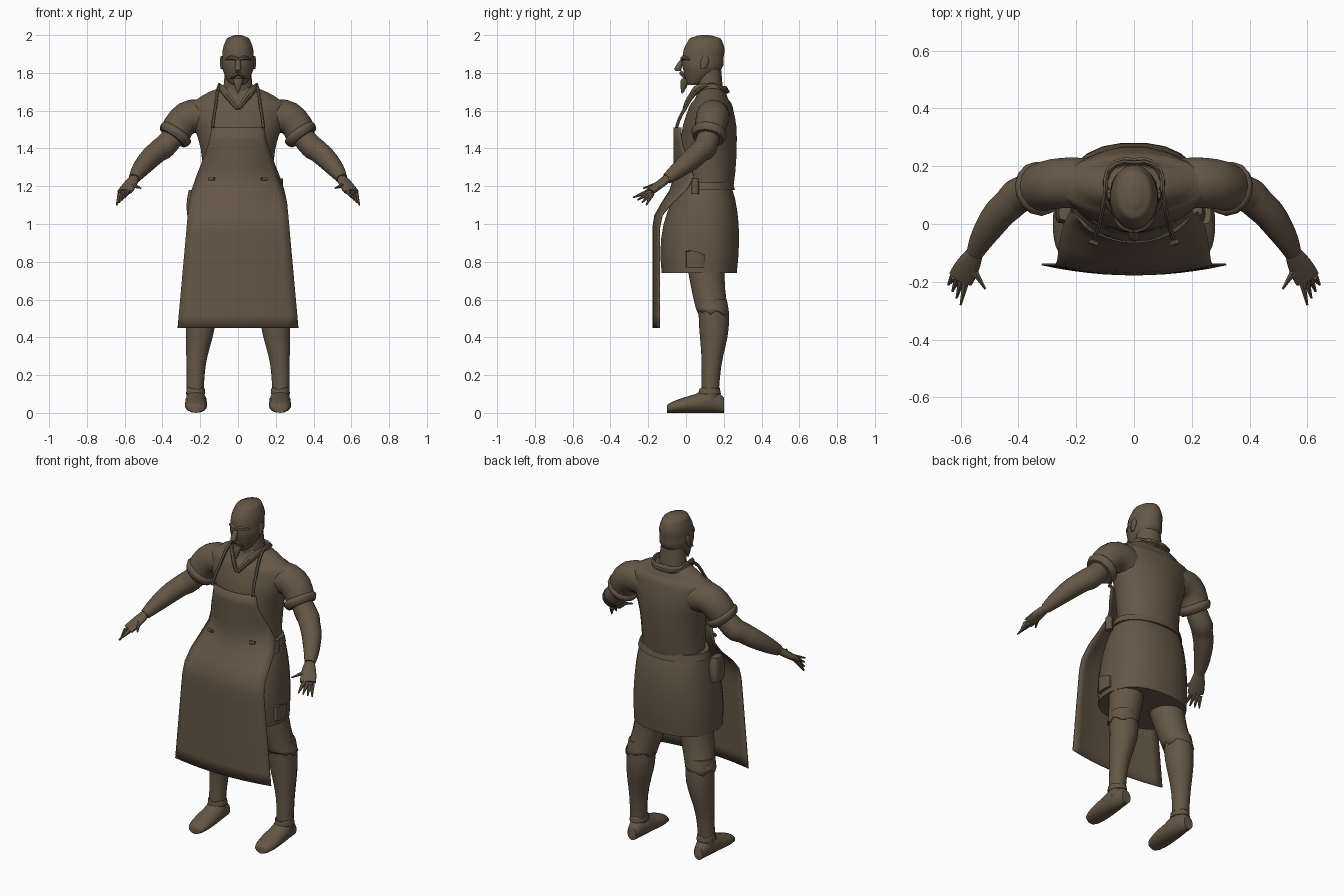
import bpy, bmesh, math, random
from mathutils import Vector

random.seed(4)
default_cube = bpy.data.objects.get("Cube")
if default_cube:
    bpy.data.objects.remove(default_cube)

brown = bpy.data.materials.new("dark_brown")
brown.use_nodes = True
brown.diffuse_color = (.13, .095, .062, 1)
brown.node_tree.nodes["Principled BSDF"].inputs["Base Color"].default_value = brown.diffuse_color

SIDE, DEPTH, UP = Vector((1, 0, 0)), Vector((0, 1, 0)), Vector((0, 0, 1))
LEVEL, FACING = (SIDE, DEPTH), (SIDE, UP)


def finish(name, bm, mirror=False, thickness=0):
    """Turn a bmesh into a smooth shaded object, optionally mirrored and thickened."""
    bmesh.ops.recalc_face_normals(bm, faces=bm.faces)
    mesh = bpy.data.meshes.new(name)
    bm.to_mesh(mesh)
    bm.free()
    mesh.materials.append(brown)
    part = bpy.data.objects.new(name, mesh)
    bpy.context.collection.objects.link(part)
    bpy.ops.object.select_all(action='DESELECT')
    part.select_set(True)
    bpy.context.view_layer.objects.active = part
    bpy.ops.object.shade_smooth_by_angle(angle=math.radians(45))
    if thickness:
        part.modifiers.new("thickness", 'SOLIDIFY').thickness = thickness
    if mirror:
        part.modifiers.new("other_side", 'MIRROR')


def spline(points, steps=4):
    """Run a smooth curve through tuples of any length."""
    points = [Vector(p) for p in points]
    last = len(points) - 1
    curve = []
    for i in range(last):
        before, a, b, after = (points[max(i - 1, 0)], points[i],
                               points[i + 1], points[min(i + 2, last)])
        for step in range(steps):
            t = step / steps
            start = a + (b - before) * t / 2
            end = b - (after - a) * (1 - t) / 2
            blend = t * t * (3 - 2 * t)
            curve.append(start.lerp(end, blend))
    return curve + [points[last]]


def bridge(bm, rows, closed):
    """Fill quads between neighbouring rows of vertices."""
    for lower, upper in zip(rows, rows[1:]):
        for k in range(len(lower) - (not closed)):
            n = (k + 1) % len(lower)
            bm.faces.new((lower[k], lower[n], upper[n], upper[k]))


def loft(name, rings, axes=None, sides=14, mirror=True, cap=True, thickness=0, ragged=0, power=1):
    """Skin rings of x, y, z and one or two radii; axes fix the ring plane."""
    bm = bmesh.new()
    rings = spline(rings)
    centres = [Vector(ring[:3]) for ring in rings]
    loops = []
    for i, ring in enumerate(rings):
        if axes:
            u, v = axes
        else:
            along = (centres[min(i + 1, len(rings) - 1)] - centres[max(i - 1, 0)]).normalized()
            u = along.cross(UP).normalized()
            v = u.cross(along)
        loop = []
        for k in range(sides):
            angle = math.tau * (k + .5) / sides
            c, s = [math.copysign(abs(f) ** power, f) for f in (math.cos(angle), math.sin(angle))]
            spot = centres[i] + u * c * ring[3] + v * s * ring[-1]
            if i == len(rings) - 1:
                spot.z += random.uniform(-ragged, ragged)
            loop.append(bm.verts.new(spot))
        loops.append(loop)
    bridge(bm, loops, closed=True)
    if cap:
        bm.faces.new(loops[0])
        bm.faces.new(loops[-1])
    finish(name, bm, mirror, thickness)


def stack(name, rows, x=0, mirror=False, **options):
    """Loft of level rings given as z, y, half width and half depth."""
    loft(name, [(x, y, z, a, b) for z, y, a, b in rows], LEVEL, mirror=mirror, **options)


def ease(low, high, value):
    t = min(1, max(0, (value - low) / (high - low)))
    return t * t * (3 - 2 * t)


# Shirt, short skirt of the tunic, and belt
stack("torso", [(1.18, .12, .19, .13), (1.4, .12, .2, .15), (1.59, .13, .26, .125),
                (1.66, .135, .22, .09), (1.72, .135, .1, .07)], sides=20)
stack("skirt", [(1.2, .11, .2, .13), (1, .08, .24, .2), (.74, .07, .25, .2)],
      sides=24, power=.85)
stack("belt", [(1.18, .11, .22, .15), (1.22, .11, .21, .14)], sides=24, thickness=.01)

# Arms with rolled sleeves
shoulder, sleeve_end = Vector((.27, .14, 1.56)), Vector((.335, .12, 1.47))
wrist, knuckles = Vector((.55, -.1, 1.24)), Vector((.6, -.19, 1.17))
loft("sleeve", [(.17, .14, 1.56, .09), (*shoulder, .088), (*sleeve_end, .08)])
cuff_way = (sleeve_end - shoulder).normalized()
loft("sleeve_cuff", [(*(sleeve_end + cuff_way * offset), radius)
                     for offset, radius in ((-.03, .08), (-.01, .095), (.02, .08))])
loft("arm", [(*shoulder, .05), (.37, .11, 1.43, .062), (.43, .07, 1.38, .058),
             (.5, -.01, 1.31, .05), (*wrist, .03)])
loft("palm", [(*wrist, .028, .022), (*wrist.lerp(knuckles, .5), .042, .02),
              (*knuckles, .045, .016)])

# Four fingers fan out between the first and last tip, with a thumb inside
first_root, last_root = Vector((.578, -.18, 1.18)), Vector((.622, -.18, 1.16))
first_tip, last_tip = Vector((.6, -.28, 1.14)), Vector((.643, -.21, 1.1))
for i, label in enumerate(("index", "middle", "ring", "little")):
    root, tip = first_root.lerp(last_root, i / 3), first_tip.lerp(last_tip, i / 3)
    loft(label + "_finger", [(*root, .016), (*tip, .004)], sides=6)
loft("thumb", [(*wrist.lerp(knuckles, .4), .018), (.515, -.225, 1.19, .004)], sides=6)

# Legs, ragged breeches and shoes
loft("shin", [(.195, .14, .6, .075), (.2, .148, .45, .078), (.222, .135, .25, .052),
              (.225, .125, .06, .048)], LEVEL)
loft("breeches_leg", [(.12, .1, .95, .12), (.15, .11, .72, .095), (.2, .143, .53, .086)],
     LEVEL, sides=20, cap=False, thickness=.008, ragged=.015)
shoe_profile = ((-.1, .03, .02), (-.06, .055, .032), (.05, .058, .05),
                (.13, .05, .062), (.2, .03, .04))
loft("shoe", [(.222, y, height, width, height) for y, width, height in shoe_profile], FACING)
stack("shoe_collar", [(.1, .125, .052, .06), (.13, .125, .05, .054)], x=.224,
      mirror=True, thickness=.006, cap=False, ragged=.006)

# Apron: a sheet that flares to the hem and wraps round the waist
bm = bmesh.new()
hem, bib, waist, rows, half = .45, 1.51, 1.25, 16, 6
sheet = []
for row in range(rows + 1):
    z = hem + (bib - hem) * row / rows
    width = .32 - .09 * (z - hem) - .085 * ease(1.1, bib, z)
    front = -.178 + .112 * ease(1, waist, z)
    wrap = .035 + .07 * math.exp(-((z - waist) / .12) ** 2)
    across = [column / half for column in range(-half, half + 1)]
    sheet.append([bm.verts.new((width * t, front + wrap * t * t, z)) for t in across])
bridge(bm, sheet, closed=False)
finish("apron", bm, thickness=.006)

# Neck strap, apron studs and collar
loft("apron_strap", [(.135, -.05, bib, .009), (.12, 0, 1.62, .009), (.1, .1, 1.73, .009),
                     (.08, .2, 1.71, .009), (0, .22, 1.7, .009)], sides=6)
loft("apron_stud", [(.125, -.07, 1.24, .01), (.155, -.06, 1.24, .01)], sides=8)
loft("collar", [(0, .21, 1.71, .01, .022), (.08, .19, 1.71, .01, .022),
                (.09, .09, 1.72, .01, .022), (.055, .03, 1.68, .012, .02),
                (.004, -.01, 1.61, .008, .01)], sides=6)

# Neck, head and face
stack("neck", [(1.66, .13, .085, .07), (1.82, .12, .07, .066)])
stack("head", [(1.735, .04, .034, .034), (1.8, .08, .076, .092), (1.88, .09, .084, .11),
               (1.96, .1, .07, .095), (1.99, .1, .042, .06), (2, .1, .01, .015)], sides=20)
stack("nose", [(1.88, -.01, .008, .01), (1.825, -.042, .018, .018), (1.81, -.03, .01, .01)])
loft("brow", [(0, -.02, 1.87, .01), (.035, -.01, 1.88, .011), (.065, .02, 1.87, .006)], sides=6)
loft("moustache", [(0, -.025, 1.8, .012), (.042, -.005, 1.77, .004)], sides=6)
stack("goatee", [(1.77, -.005, .026, .018), (1.74, -.01, .022, .02), (1.69, -.02, .002, .003)])
stack("ear", [(1.82, .09, .006, .01), (1.86, .1, .01, .022), (1.89, .1, .005, .01)],
      x=.086, mirror=True)

# Belt pouch on one hip, torn pocket on the other
stack("hip_pouch", [(1.04, .05, .028, .044), (1.11, .05, .032, .048), (1.18, .05, .02, .036)],
      x=-.24, power=.5)
stack("belt_loop", [(1.16, .05, .018, .02), (1.24, .05, .018, .02)], x=.22)
stack("torn_pocket", [(.77, .05, .02, .05), (.85, .05, .022, .05)], x=.245,
      power=.6, ragged=.012)
